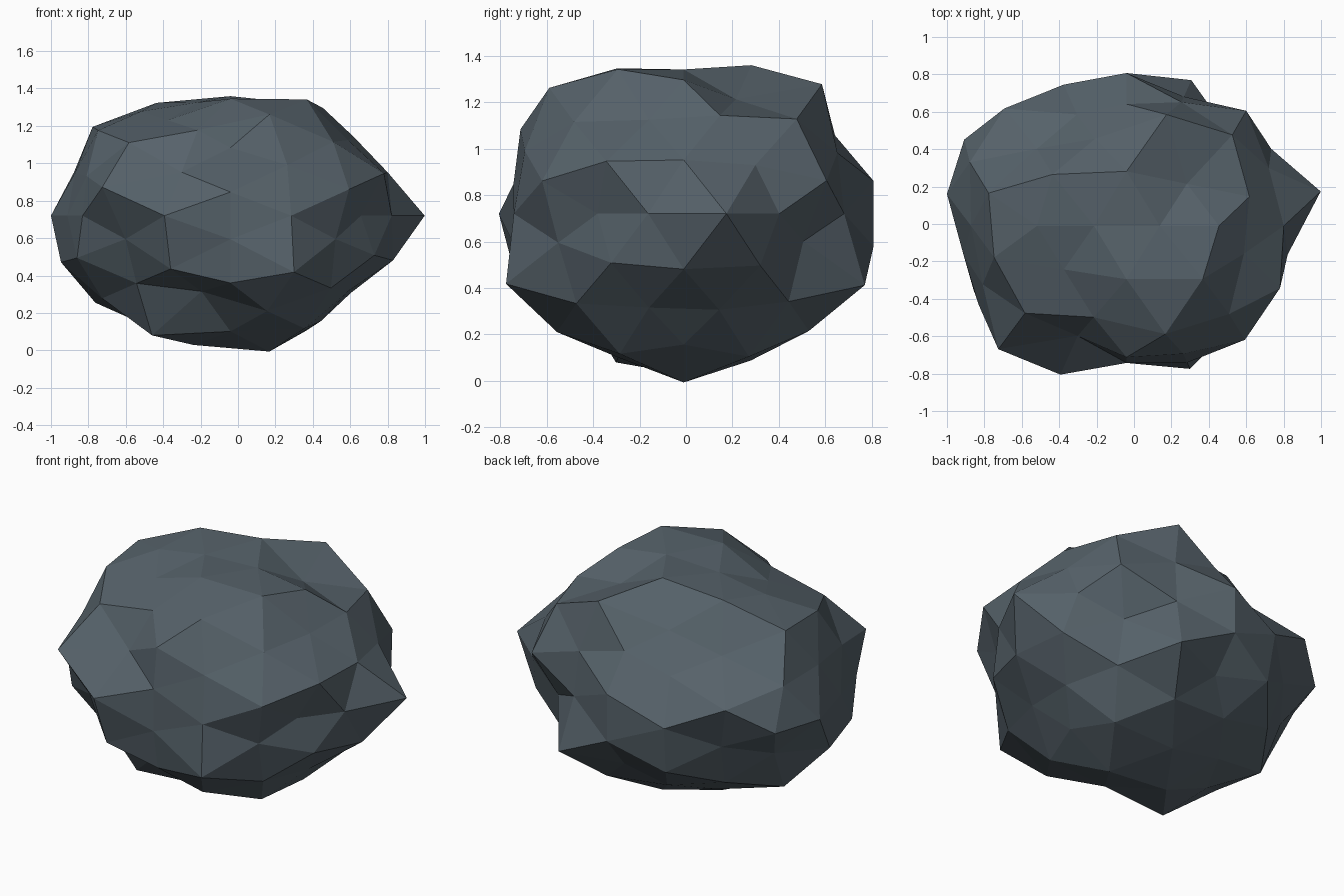
import bpy
import bmesh
from itertools import product
from mathutils import Vector

default_cube = bpy.data.objects.get("Cube")
if default_cube:
    bpy.data.objects.remove(default_cube, do_unlink=True)

GOLDEN = (1 + 5 ** 0.5) / 2
CENTRE = Vector((-0.04, -0.01, 0.72))
STRETCH = Vector((1.0, 0.86, 0.72))

# Three neighbouring corners of an icosahedron
top = Vector((1, 0, GOLDEN))
side = Vector((GOLDEN, 1, 0))
back = Vector((0, GOLDEN, 1))
wide = 2 * GOLDEN + 1
long = 3 * GOLDEN

# Each direction is mirrored over its axes; the percentages are the chipped
# radius of every mirrored copy, positive signs first
chips = [
    (top * 2 + side, "90 88 86 86 101 99 97 94"),
    (top + side * 2, "89 95 96 90 98 88 90 96"),
    (top * 2 + back, "80 100 101 98 98 89 83 104"),
    (top + back * 2, "106 96 103 97 83 90 87 77"),
    (side * 2 + back, "98 82 97 86 100 87 105 86"),
    (side + back * 2, "90 106 93 104 81 97 80 98"),
    (top + side + back, "98 91 95 93 83 92 94 87"),
    (top, "94 92 91 93"),
    (back, "89 89 96 95"),
    (side, "91 82 102 93"),
    (Vector((1, 0, long)), "88 103 86 98"),
    (Vector((long, 1, 0)), "106 88 98 89"),
    (Vector((0, long, 1)), "97 97 87 87"),
    (Vector((0, GOLDEN, wide)), "95 94 93 92"),
    (Vector((wide, 0, GOLDEN)), "90 93 89 97"),
    (Vector((GOLDEN, wide, 0)), "86 91 94 99"),
]


def mirrored(direction):
    """All sign variants of a direction, skipping axes where it is zero."""
    options = [(1, -1) if abs(value) > 0.001 else (1,) for value in direction]
    for signs in product(*options):
        yield Vector(s * v for s, v in zip(signs, direction)).normalized()


# Geodesic ball, then push each corner in or out to chip the stone
bm = bmesh.new()
radius = {}
for direction, percents in chips:
    for point, percent in zip(mirrored(direction), percents.split()):
        radius[bm.verts.new(point)] = int(percent) / 100
bmesh.ops.convex_hull(bm, input=bm.verts[:])
bmesh.ops.recalc_face_normals(bm, faces=bm.faces[:])
for vert, scale in radius.items():
    vert.co = CENTRE + vert.co * STRETCH * scale

mesh = bpy.data.meshes.new("rock")
bm.to_mesh(mesh)
bm.free()

# Slate colour
slate = bpy.data.materials.new("dark slate")
slate.use_nodes = True
colour = (0.093, 0.122, 0.144, 1)
slate.diffuse_color = colour
slate.node_tree.nodes["Principled BSDF"].inputs["Base Color"].default_value = colour
mesh.materials.append(slate)

rock = bpy.data.objects.new("rock", mesh)
bpy.context.collection.objects.link(rock)
